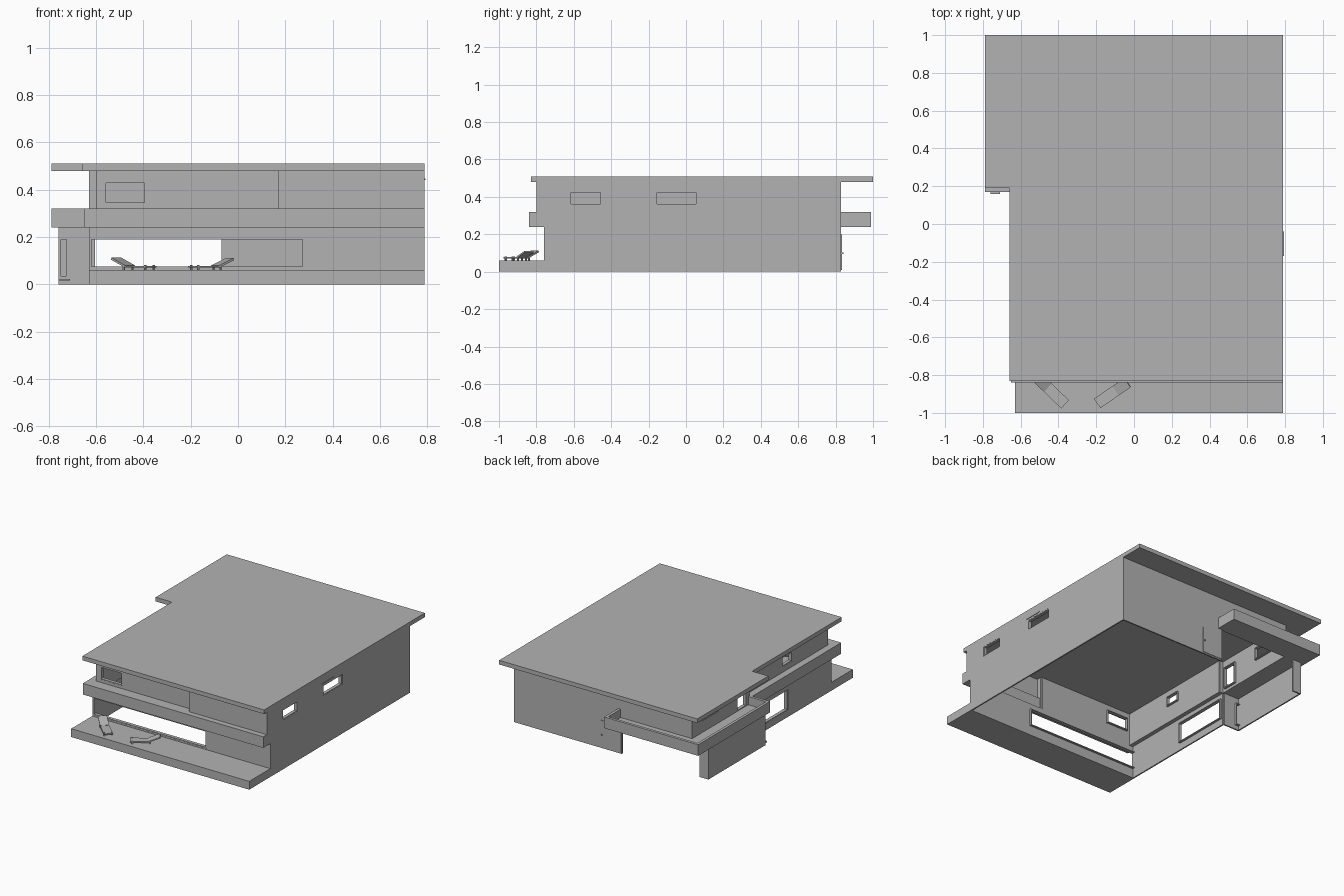
import bpy, bmesh, math
from mathutils import Matrix, Vector

if "Cube" in bpy.data.objects:
    bpy.data.objects.remove(bpy.data.objects["Cube"])

grey = bpy.data.materials.new("plain_grey")
grey.use_nodes = True
colour = (0.45, 0.45, 0.45, 1)
grey.diffuse_color = colour
grey.node_tree.nodes["Principled BSDF"].inputs["Base Color"].default_value = colour

THICK = 0.01


def finish(name, bm):
    bmesh.ops.recalc_face_normals(bm, faces=bm.faces)
    mesh = bpy.data.meshes.new(name)
    bm.to_mesh(mesh)
    bm.free()
    mesh.materials.append(grey)
    obj = bpy.data.objects.new(name, mesh)
    bpy.context.collection.objects.link(obj)
    return obj


def add_box(bm, x, y, z, turn=Matrix.Identity(4)):
    size = Vector((x[1] - x[0], y[1] - y[0], z[1] - z[0]))
    mid = Vector((sum(x), sum(y), sum(z))) / 2
    bmesh.ops.create_cube(bm, size=1, matrix=turn @ Matrix.Translation(mid) @ Matrix.Diagonal(size).to_4x4())


def box(name, x, y, z):
    bm = bmesh.new()
    add_box(bm, x, y, z)
    return finish(name, bm)


def prism(name, outline, z):
    bm = bmesh.new()
    base = bm.faces.new([bm.verts.new((x, y, z[0])) for x, y in outline])
    top = bmesh.ops.extrude_face_region(bm, geom=[base])["geom"]
    bmesh.ops.translate(bm, verts=[v for v in top if isinstance(v, bmesh.types.BMVert)], vec=(0, 0, z[1] - z[0]))
    return finish(name, bm)


def wall(name, axis, pos, span, z, holes=(), inward=1):
    """Thin wall on a plane of constant x or y; each hole is (u0, u1, z0, z1) and gets a frame."""
    def place(u, h):
        return (pos, u, h) if axis == "x" else (u, pos, h)
    us = sorted({*span, *(h[0] for h in holes), *(h[1] for h in holes)})
    zs = sorted({*z, *(h[2] for h in holes), *(h[3] for h in holes)})
    bm = bmesh.new()
    grid = {(u, h): bm.verts.new(place(u, h)) for u in us for h in zs}
    for u0, u1 in zip(us, us[1:]):
        for h0, h1 in zip(zs, zs[1:]):
            mu, mh = (u0 + u1) / 2, (h0 + h1) / 2
            if not any(a < mu < b and c < mh < d for a, b, c, d in holes):
                bm.faces.new([grid[k] for k in ((u0, h0), (u1, h0), (u1, h1), (u0, h1))])
    obj = finish(name, bm)
    solid = obj.modifiers.new("thickness", "SOLIDIFY")
    solid.thickness = THICK
    solid.offset = 0
    # Window frames, proud on the room side
    depth = sorted((pos - inward * 0.004, pos + inward * 0.02))
    t = 0.006
    for i, (a, b, c, d) in enumerate(holes):
        bm = bmesh.new()
        for u, h in (((a, a + t), (c, d)), ((b - t, b), (c, d)), ((a, b), (c, c + t)), ((a, b), (d - t, d))):
            add_box(bm, *((depth, u, h) if axis == "x" else (u, depth, h)))
        finish(f"{name}_frame_{i + 1}", bm)


GROUND, UPPER = (0, 0.24), (0.24, 0.48)
E, BACK = 0.785, 0.825

# Roof slab and front terrace
prism("roof", [(-0.66, -0.83), (0.79, -0.83), (0.79, 1), (-0.79, 1), (-0.79, 0.19), (-0.66, 0.19)], (0.48, 0.51))
box("terrace", (-0.63, 0.79), (-1, -0.76), (0, 0.06))

# Ground floor walls
wall("ground_left_wall", "x", E, (-0.76, 0.83), GROUND)
wall("ground_front_wall", "y", -0.755, (-0.63, 0.79), GROUND, [(-0.625, 0.28, 0.07, 0.195)])
wall("ground_right_wall", "x", -0.625, (-0.76, 0.18), GROUND, [(-0.26, 0.17, 0.05, 0.2)])
wall("ground_back_wall", "y", BACK, (-0.07, 0.79), GROUND, inward=-1)
wall("carport_front_wall", "y", 0.185, (-0.76, -0.63), GROUND, [(-0.757, -0.72, 0.03, 0.195)])
wall("carport_side_wall", "x", -0.755, (0.18, 0.83), GROUND)
wall("carport_back_return", "y", BACK, (-0.76, -0.69), GROUND, inward=-1)

# Upper floor walls
wall("upper_left_wall", "x", E, (-0.8, 0.83), UPPER,
     [(-0.62, -0.45, 0.355, 0.43), (-0.16, 0.06, 0.355, 0.43)], inward=-1)
wall("upper_front_wall", "y", -0.795, (0.17, 0.79), UPPER)
wall("upper_front_return", "x", 0.175, (-0.8, -0.755), UPPER)
wall("upper_front_recess", "y", -0.755, (-0.6, 0.17), UPPER, [(-0.565, -0.39, 0.34, 0.435)])
wall("upper_right_wall", "x", -0.595, (-0.76, 0.18), UPPER, [(-0.35, -0.24, 0.36, 0.43)])
wall("upper_right_step", "y", 0.18, (-0.63, -0.595), UPPER)
wall("balcony_side_wall", "x", -0.625, (0.18, 0.83), UPPER,
     [(0.21, 0.32, 0.26, 0.42), (0.53, 0.72, 0.34, 0.43)])
wall("upper_back_wall", "y", BACK, (-0.63, 0.79), UPPER, inward=-1)

# Band between the floors
BAND = (0.24, 0.32)
box("front_band", (-0.65, 0.79), (-0.84, -0.76), BAND)
box("right_band", (-0.65, -0.6), (-0.76, 0.18), BAND)

# Balcony floor wrapping the back corner, with its parapet
prism("balcony_floor", [(-0.79, 0.17), (-0.63, 0.17), (-0.63, 0.83), (-0.04, 0.83), (-0.04, 0.99), (-0.79, 0.99)],
      (0.24, 0.26))
box("parapet_right", (-0.79, -0.77), (0.17, 0.99), BAND)
box("parapet_back", (-0.77, -0.04), (0.97, 0.99), BAND)
box("parapet_front", (-0.77, -0.63), (0.17, 0.19), BAND)
box("parapet_left", (-0.06, -0.04), (0.83, 0.97), BAND)

# Back door, handle, side step and small canopy
box("back_door", (-0.065, 0.095), (0.829, 0.834), (0.01, 0.2))
box("door_handle", (0.08, 0.09), (0.834, 0.842), (0.095, 0.102))
box("side_step", (-0.76, -0.71), (0.16, 0.18), (0.015, 0.022))
box("window_canopy", (0.788, 0.794), (-0.17, -0.04), (0.442, 0.448))


# Sun loungers: legs, seat and raised backrest, built along local x from foot to head
def lounger(name, foot, head):
    run = Vector(head) - Vector(foot)
    length, half = run.length, 0.03
    turn = Matrix.Translation((*foot, 0.06)) @ Matrix.Rotation(math.atan2(run.y, run.x), 4, "Z")
    bm = bmesh.new()
    for x in (0.01, length * 0.65):
        for side in (-1, 1):
            y = sorted((side * half, side * (half - 0.008)))
            add_box(bm, (x, x + 0.008), y, (0, 0.022), turn)
    add_box(bm, (0, length * 0.62), (-half, half), (0.01, 0.018), turn)
    tilt = turn @ Matrix.Translation((length * 0.62, 0, 0.014)) @ Matrix.Rotation(math.radians(-22), 4, "Y")
    add_box(bm, (0, length * 0.42), (-half, half), (-0.003, 0.006), tilt)
    finish(name, bm)


lounger("lounger_right", (-0.365, -0.955), (-0.515, -0.81))
lounger("lounger_left", (-0.195, -0.95), (-0.035, -0.84))
